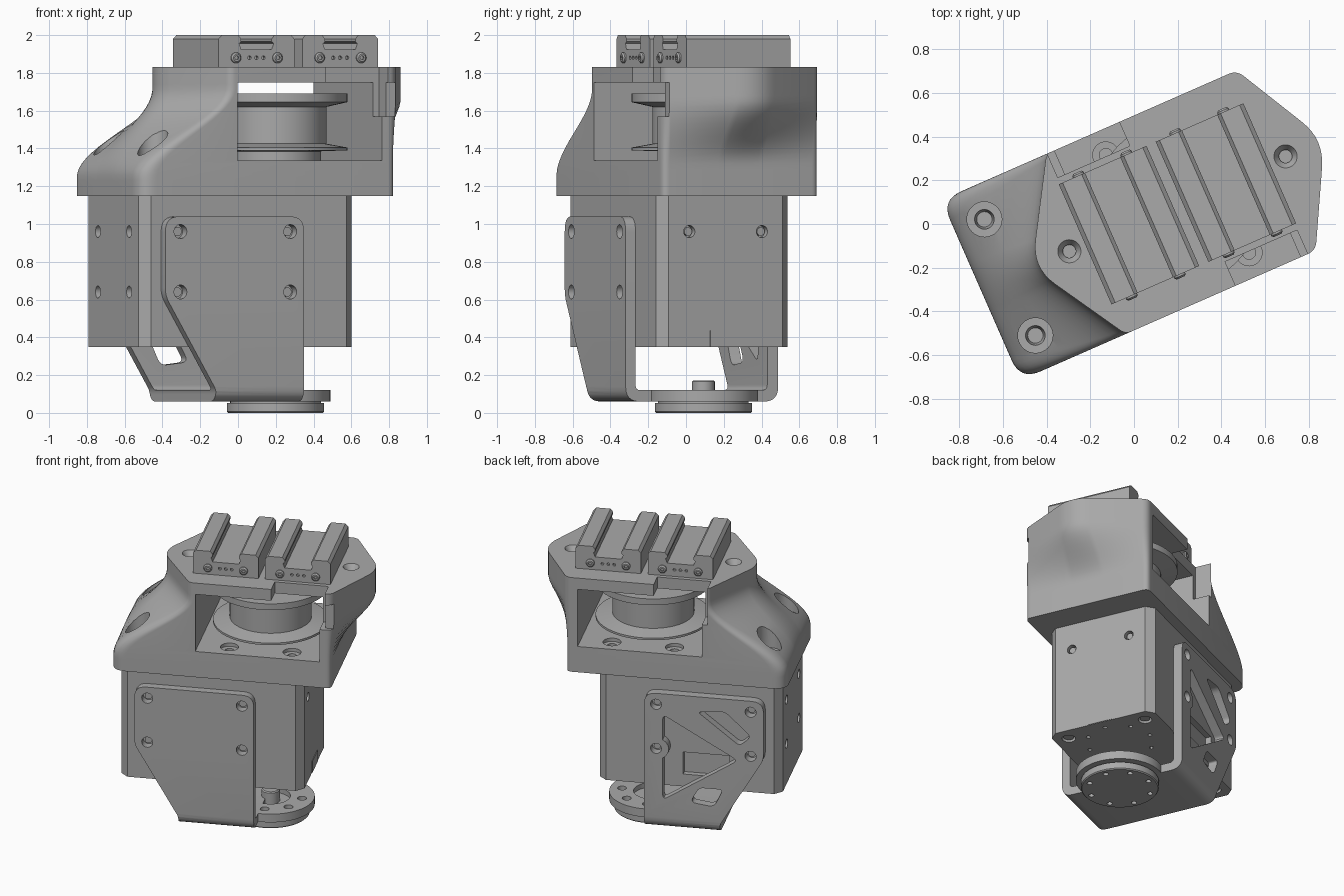
import bpy, bmesh
from math import cos, sin, pi, radians
from mathutils import Vector

if "Cube" in bpy.data.objects:
    bpy.data.objects.remove(bpy.data.objects["Cube"])

YAW = radians(23.7)      # whole assembly is turned about z
AX = 0.217               # output axis, along the body's length

gray = bpy.data.materials.new("machined_gray")
gray.use_nodes = True
gray.diffuse_color = (0.4, 0.4, 0.4, 1)
gray.node_tree.nodes["Principled BSDF"].inputs["Base Color"].default_value = (0.4, 0.4, 0.4, 1)


def place(axis, a, b, t):
    return Vector({"x": (t, a, b), "y": (a, t, b), "z": (a, b, t)}[axis])


def rounded(corners, n=6):
    """Outline with corners (a, b, cut) softened by a quadratic curve."""
    out = []
    for i, (a, b, d) in enumerate(corners):
        p = Vector((a, b))
        if d == 0:
            out.append(p)
            continue
        q = Vector(corners[i - 1][:2]) - p
        r = Vector(corners[(i + 1) % len(corners)][:2]) - p
        s, e = p + q.normalized() * d, p + r.normalized() * d
        for k in range(n + 1):
            t = k / n
            out.append(s * (1 - t) ** 2 + p * 2 * t * (1 - t) + e * t * t)
    return out


def prism(axis, outline, t0, t1):
    return [[place(axis, p[0], p[1], t) for p in outline] for t in (t0, t1)]


def box(x0, x1, y0, y1, z0, z1):
    return prism("z", [(x0, y0), (x1, y0), (x1, y1), (x0, y1)], z0, z1)


def turned(axis, a, b, steps, n=32):
    """Round part on an axis, from (position, radius) steps."""
    return [[place(axis, a + r * cos(2 * pi * k / n), b + r * sin(2 * pi * k / n), t)
             for k in range(n)] for t, r in steps]


def build(name, parts, cutter=False):
    bm = bmesh.new()
    for rings in parts:
        vs = [[bm.verts.new(p) for p in ring] for ring in rings]
        m = len(vs[0])
        for lo, hi in zip(vs, vs[1:]):
            for k in range(m):
                bm.faces.new((lo[k], lo[(k + 1) % m], hi[(k + 1) % m], hi[k]))
        bm.faces.new(vs[0][::-1])
        bm.faces.new(vs[-1])
    bmesh.ops.recalc_face_normals(bm, faces=bm.faces)
    mesh = bpy.data.meshes.new(name)
    bm.to_mesh(mesh)
    bm.free()
    mesh.materials.append(gray)
    ob = bpy.data.objects.new(name, mesh)
    bpy.context.collection.objects.link(ob)
    ob.rotation_euler.z = YAW
    ob.location.y = 0.005
    ob.hide_render = cutter
    return ob


def boolean(ob, parts, op="DIFFERENCE"):
    tool = build("cutter", parts, True)
    mod = ob.modifiers.new("cut", "BOOLEAN")
    mod.operation, mod.solver, mod.object = op, "EXACT", tool
    bpy.context.view_layer.update()
    deps = bpy.context.evaluated_depsgraph_get()
    mesh = bpy.data.meshes.new_from_object(ob.evaluated_get(deps))
    ob.modifiers.clear()
    ob.data = mesh
    bpy.data.objects.remove(tool)


# Motor housing: chamfered block
c = 0.05
L, R, W = -0.72, 0.51, 0.38
outline = [(L + c, -W), (R - c, -W), (R, c - W), (R, W - c), (R - c, W), (L + c, W), (L, W - c), (L, c - W)]
housing = build("motor_housing", [prism("z", outline, 0.35, 1.16)])
boolean(housing, [turned("x", v, z, [(L - 0.02, 0.032), (L + 0.04, 0.032)]) for v in (-0.205, 0.205) for z in (0.64, 0.96)])
boolean(housing, [turned("x", v, 0.96, [(R - 0.04, 0.032), (R + 0.02, 0.032)]) for v in (-0.21, 0.21)])
boolean(housing, [turned("z", u, v, [(0.3, 0.045), (0.38, 0.045)]) for u in (L + 0.1, R - 0.1) for v in (-0.28, 0.28)])
boolean(housing, [turned("z", AX + 0.22 * cos(k * pi / 4), 0.22 * sin(k * pi / 4), [(0.3, 0.014), (0.37, 0.014)], 12)
                  for k in range(8)])
boolean(housing, [box(-0.37, -0.06, 0.34, 0.5, 0.44, 0.6)])
build("housing_screws",
      [turned("x", v, 0.96, [(R - 0.05, 0.022), (R - 0.015, 0.022)]) for v in (-0.21, 0.21)]
      + [turned("z", u, v, [(0.36, 0.034), (0.39, 0.034)]) for u in (L + 0.1, R - 0.1) for v in (-0.28, 0.28)])
build("cable_cover", [box(R - 0.01, R + 0.004, -0.09, 0.095, 0.352, 0.435)])

# Hood: rectangle at the bottom flowing into a long hexagon on top
def ease(z, z0, z1):
    t = min(1, max(0, (z - z0) / (z1 - z0)))
    return t * t * (3 - 2 * t)

def hood_section(z):
    a, b = ease(z, 1.25, 1.72), ease(z, 1.32, 1.66)
    lc, lm, rm = -0.765 + 0.525 * a, -0.765 + 0.255 * a, 0.71 + 0.24 * b
    pts = rounded([(lc, -0.45, 0.1 - 0.07 * a), (0.71, -0.45, 0.04), (rm, 0, 0.13), (0.71, 0.45, 0.04),
                   (lc, 0.45, 0.1 - 0.07 * a), (lm, 0, 0.13)], 8)
    return [Vector((p.x, p.y, z)) for p in pts]

levels = [1.148] + [1.2 + 0.03 * k for k in range(19)] + [1.832]
hood = build("hood", [[*map(hood_section, levels)]])
boolean(hood, [box(-0.2, 0.635, -0.6, 0.6, 1.335, 1.75)])
boolean(hood, [box(0.31, 0.67, -0.6, -0.33, 1.57, 1.9), box(2 * AX - 0.67, 2 * AX - 0.31, 0.33, 0.6, 1.57, 1.9)])
boolean(hood, [box(0.6, 0.9, -0.6, -0.42, 1.57, 1.75)])
hood_holes = [turned("z", -0.62, v, [(1.26, 0.035), (1.33, 0.045), (1.331, 0.08), (1.9, 0.08)]) for v in (-0.29, 0.29)]
hood_holes += [turned("z", AX + s * 0.54, 0, [(1.77, 0.03), (1.795, 0.03), (1.84, 0.058)]) for s in (-1, 1)]
hood_holes += [turned("z", AX + s * 0.21, v, [(1.27, 0.03), (1.31, 0.03), (1.311, 0.06), (1.36, 0.06)])
               for s in (-1, 1) for v in (-0.336, 0.336)]
boolean(hood, hood_holes)

# Grooved pulley inside the hood window
build("pulley", [turned("z", AX, 0, [(1.32, 0.24), (1.385, 0.24), (1.39, 0.38), (1.405, 0.38), (1.425, 0.27),
                                     (1.62, 0.27), (1.645, 0.38), (1.69, 0.38)], 64)])

# Two slide units on the top plate
rail = [(-0.219, 1.825), (-0.219, 1.98), (-0.2, 2.0), (-0.105, 2.0), (-0.088, 1.98), (-0.088, 1.965),
        (-0.1, 1.955), (-0.088, 1.925)]
rail += [(-a, z) for a, z in reversed(rail)]
for side, s in (("right", -1), ("left", 1)):
    mid = AX + s * 0.242
    slide = build(side + "_slide", [prism("y", [(mid + a, z) for a, z in rail], -0.3, 0.3)])
    boolean(slide, [turned("y", mid + a, 1.88, [(e - 0.02, 0.01), (e + 0.02, 0.01)], 12)
                    for a in (-0.04, 0, 0.04) for e in (-0.3, 0.3)])
    heads = build(side + "_slide_screws", [turned("y", mid + a, 1.88, [(e * 0.28, 0.028), (e * 0.308, 0.028), (e * 0.316, 0.02)], 20)
                                           for a in (-0.12, 0.12) for e in (-1, 1)])
    boolean(heads, [turned("y", mid + a, 1.88, [(e * 0.305, 0.012), (e * 0.34, 0.012)], 6)
                    for a in (-0.12, 0.12) for e in (-1, 1)])

# Yoke: bent strap trimmed to a tapered side outline
strap = rounded([(-0.438, 1.1, 0), (-0.438, 0.06, 0.08), (0.444, 0.06, 0.08), (0.444, 1.1, 0),
                 (0.381, 1.1, 0), (0.381, 0.12, 0.03), (-0.381, 0.12, 0.03), (-0.381, 1.1, 0)])
side_outline = rounded([(-0.612, 1.04, 0.08), (-0.612, 0.62, 0.04), (-0.318, 0.12, 0.02), (-0.318, 0, 0),
                        (0.19, 0, 0), (0.19, 1.04, 0.08)])
yoke = build("yoke", [prism("x", strap, -0.7, 0.3)])
boolean(yoke, [prism("y", side_outline, -0.6, 0.6)], "INTERSECT")
windows = [[(0.065, 0.89, 0.04), (0.065, 0.27, 0.04), (-0.44, 0.6, 0.04)],
           [(-0.17, 0.93, 0.03), (-0.35, 0.95, 0.04), (-0.53, 0.78, 0.04), (-0.45, 0.71, 0.03)],
           [(-0.12, 0.27, 0.04), (-0.18, 0.38, 0.03), (-0.34, 0.38, 0.03), (-0.28, 0.25, 0.04)]]
boolean(yoke, [prism("y", rounded(w), 0.3, 0.6) for w in windows])
spots = [(u, z) for u in (-0.525, 0.11) for z in (0.64, 0.96)]
boss = build("yoke_boss", [turned("y", 0.1, 0.64, [(0.381, 0.075), (0.443, 0.075)])])
boolean(boss, [turned("y", 0.11, 0.64, [(0.3, 0.037), (0.5, 0.037)])])
boolean(yoke, [turned("y", u, z, [(e * 0.36, 0.037), (e * 0.5, 0.037)]) for u, z in spots for e in (-1, 1)])
build("yoke_screws", [turned("y", u, z, [(e * 0.37, 0.024), (e * 0.4, 0.024)]) for u, z in spots for e in (-1, 1)])

# Output ring, flange and pivot pin under the motor
ring = build("yoke_ring", [turned("z", AX, 0, [(0.06, 0.29), (0.12, 0.29)], 64)])
around = [(AX + 0.21 * cos(k * pi / 4), 0.21 * sin(k * pi / 4)) for k in range(8)]
boolean(ring, [turned("z", a, b, [(0.08, 0.03), (0.15, 0.03)], 20) for a, b in around[:3] + around[6:]]
        + [turned("z", AX, 0, [(0.085, 0.13), (0.15, 0.13)])])
flange = build("output_flange", [turned("z", AX, 0, [(0, 0.25), (0.007, 0.257), (0.052, 0.257), (0.053, 0.24), (0.062, 0.24)], 64)])
boolean(flange, [turned("z", a, b, [(-0.02, 0.018), (0.03, 0.018)], 16) for a, b in around])
build("pivot_pin", [turned("z", AX, 0, [(0.07, 0.06), (0.165, 0.06), (0.172, 0.053)])])

# Smooth the curved parts and keep the edges crisp
for ob in bpy.context.view_layer.objects:
    ob.select_set(ob.type == "MESH" and gray.name in ob.data.materials)
bpy.context.view_layer.objects.active = hood
bpy.ops.object.shade_smooth_by_angle(angle=radians(30))
